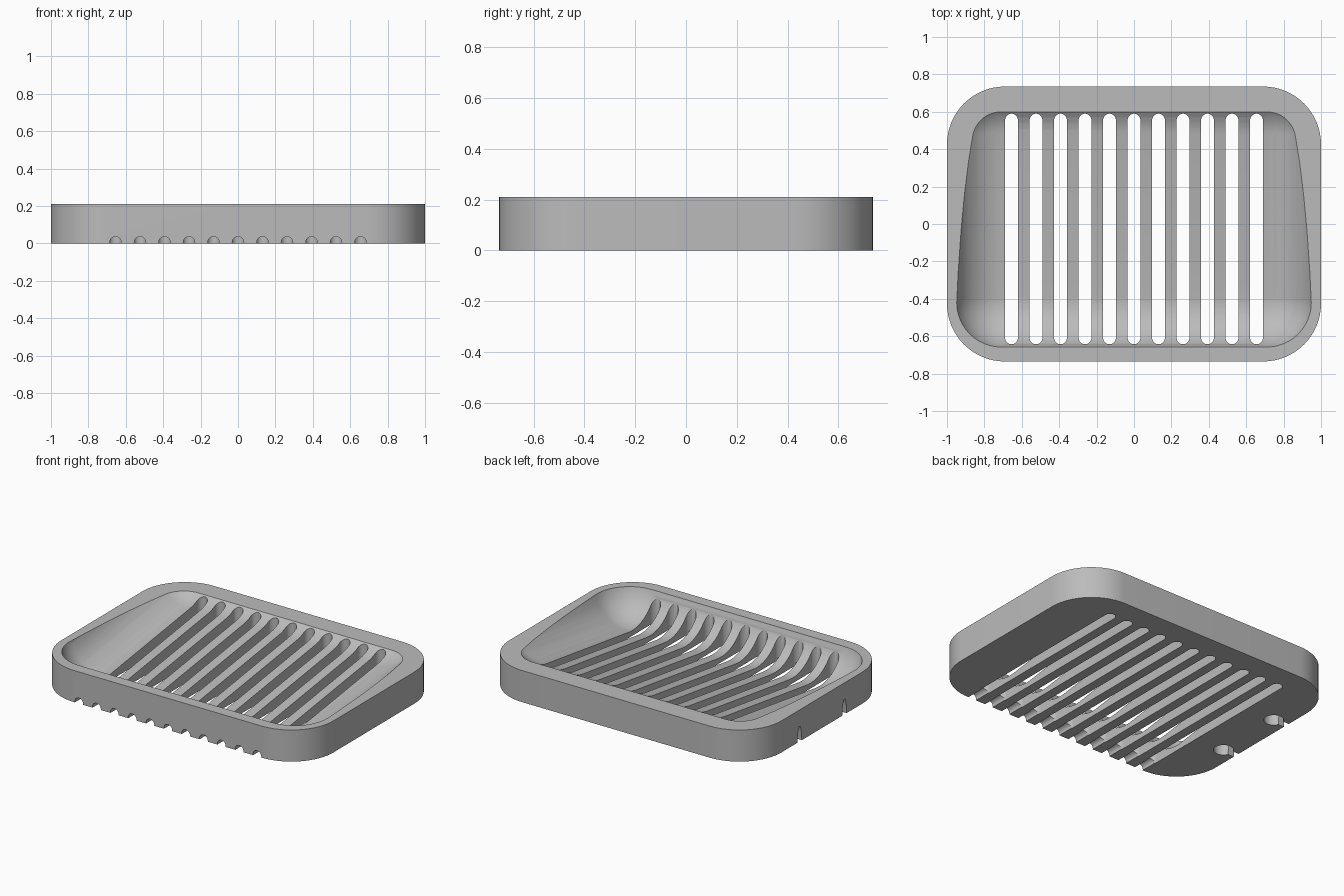
import bpy, bmesh
from math import sin, cos, pi
from mathutils import Matrix, Vector

if "Cube" in bpy.data.objects:
    bpy.data.objects.remove(bpy.data.objects["Cube"], do_unlink=True)

HEIGHT = 0.21
SLOT_X = [0.131 * i for i in range(-5, 6)]


def rounded(x0, x1, y0, y1, r, seg):
    """Outline of a rounded rectangle, counter-clockwise."""
    pts = []
    corners = [(x1 - r, y1 - r), (x0 + r, y1 - r), (x0 + r, y0 + r), (x1 - r, y0 + r)]
    for q, (cx, cy) in enumerate(corners):
        for i in range(seg + 1):
            a = (q + i / seg) * pi / 2
            p = Vector((cx + r * cos(a), cy + r * sin(a)))
            if not pts or ((p - pts[-1]).length > 1e-4 and (p - pts[0]).length > 1e-4):
                pts.append(p)
    return pts


def prism(bm, outline, z0, z1, matrix=Matrix()):
    """Closed prism over an outline, moved by a matrix."""
    low = [bm.verts.new(matrix @ Vector((p[0], p[1], z0))) for p in outline]
    high = [bm.verts.new(matrix @ Vector((p[0], p[1], z1))) for p in outline]
    bm.faces.new(low[::-1])
    bm.faces.new(high)
    for i in range(len(low)):
        j = (i + 1) % len(low)
        bm.faces.new((low[i], low[j], high[j], high[i]))


def finish(bm, name):
    bmesh.ops.recalc_face_normals(bm, faces=bm.faces)
    mesh = bpy.data.meshes.new(name)
    bm.to_mesh(mesh)
    bm.free()
    obj = bpy.data.objects.new(name, mesh)
    bpy.context.scene.collection.objects.link(obj)
    return obj


# Solid outer block
bm = bmesh.new()
prism(bm, rounded(-1, 1, -0.735, 0.735, 0.31, 16), 0, HEIGHT)
dish = finish(bm, "soap_dish")

# Bowl: hull of four round corners, deep at the front and shallow at the back
bm = bmesh.new()
R, RINGS = 0.25, 12
for cy, cz in ((-0.42, 0.285), (0.445, 0.406)):
    for cx in (-0.71, 0.71):
        bm.verts.new((cx, cy, cz - R))
        for k in range(1, RINGS + 1):
            t = k / RINGS * pi / 2
            for s in range(4 * RINGS):
                a = s / (2 * RINGS) * pi
                x, y = cx + R * sin(t) * cos(a), cy + R * sin(t) * sin(a)
                bm.verts.new((x, y, cz - R * cos(t)))
                if k == RINGS:
                    bm.verts.new((x, y, 0.6))
bmesh.ops.convex_hull(bm, input=bm.verts)
bmesh.ops.delete(bm, geom=[v for v in bm.verts if not v.link_faces], context='VERTS')
bowl = finish(bm, "bowl_cutter")

# Drain slots through the floor
bm = bmesh.new()
for x in SLOT_X:
    prism(bm, rounded(x - 0.034, x + 0.034, -0.643, 0.59, 0.034, 8), -0.1, 0.4)
slots = finish(bm, "slot_cutter")

# Round drain channels out through the front wall
bm = bmesh.new()
for x in SLOT_X:
    m = Matrix.Translation((x, 0, 0.006)) @ Matrix.Rotation(pi / 2, 4, 'X')
    circle = [(0.031 * cos(i * pi / 8), 0.031 * sin(i * pi / 8)) for i in range(16)]
    prism(bm, circle, 0.55, 0.85, m)
channels = finish(bm, "channel_cutter")

# Round sockets in the underside and their narrow notches to the side
bm = bmesh.new()
for y in (-0.235, 0.235):
    prism(bm, rounded(-0.96, -0.84, y - 0.06, y + 0.06, 0.06, 6), -0.1, 0.07)
sockets = finish(bm, "socket_cutter")

bm = bmesh.new()
to_side = Matrix(((0, 0, 1, 0), (1, 0, 0, 0), (0, 1, 0, 0), (0, 0, 0, 1)))
for y in (-0.235, 0.235):
    wedge = [(y - 0.025, -0.05), (y + 0.025, -0.05), (y + 0.02, 0.05),
             (y + 0.008, 0.1), (y - 0.008, 0.1), (y - 0.02, 0.05)]
    prism(bm, wedge, -1.1, -0.91, to_side)
notches = finish(bm, "notch_cutter")

# Cut everything out of the block
bpy.ops.object.select_all(action='DESELECT')
bpy.context.view_layer.objects.active = dish
dish.select_set(True)
for cutter in (bowl, slots, channels, sockets, notches):
    cutter.hide_render = True
    mod = dish.modifiers.new(cutter.name, 'BOOLEAN')
    mod.operation = 'DIFFERENCE'
    mod.solver = 'EXACT'
    mod.object = cutter
    bpy.ops.object.modifier_apply(modifier=mod.name)
    bpy.data.objects.remove(cutter, do_unlink=True)

# Grey plastic
grey = bpy.data.materials.new("grey_plastic")
grey.use_nodes = True
colour = (0.5, 0.5, 0.5, 1)
grey.diffuse_color = colour
grey.node_tree.nodes["Principled BSDF"].inputs["Base Color"].default_value = colour
dish.data.materials.clear()
dish.data.materials.append(grey)
for poly in dish.data.polygons:
    poly.material_index = 0
bpy.ops.object.shade_smooth_by_angle(angle=pi / 6)
